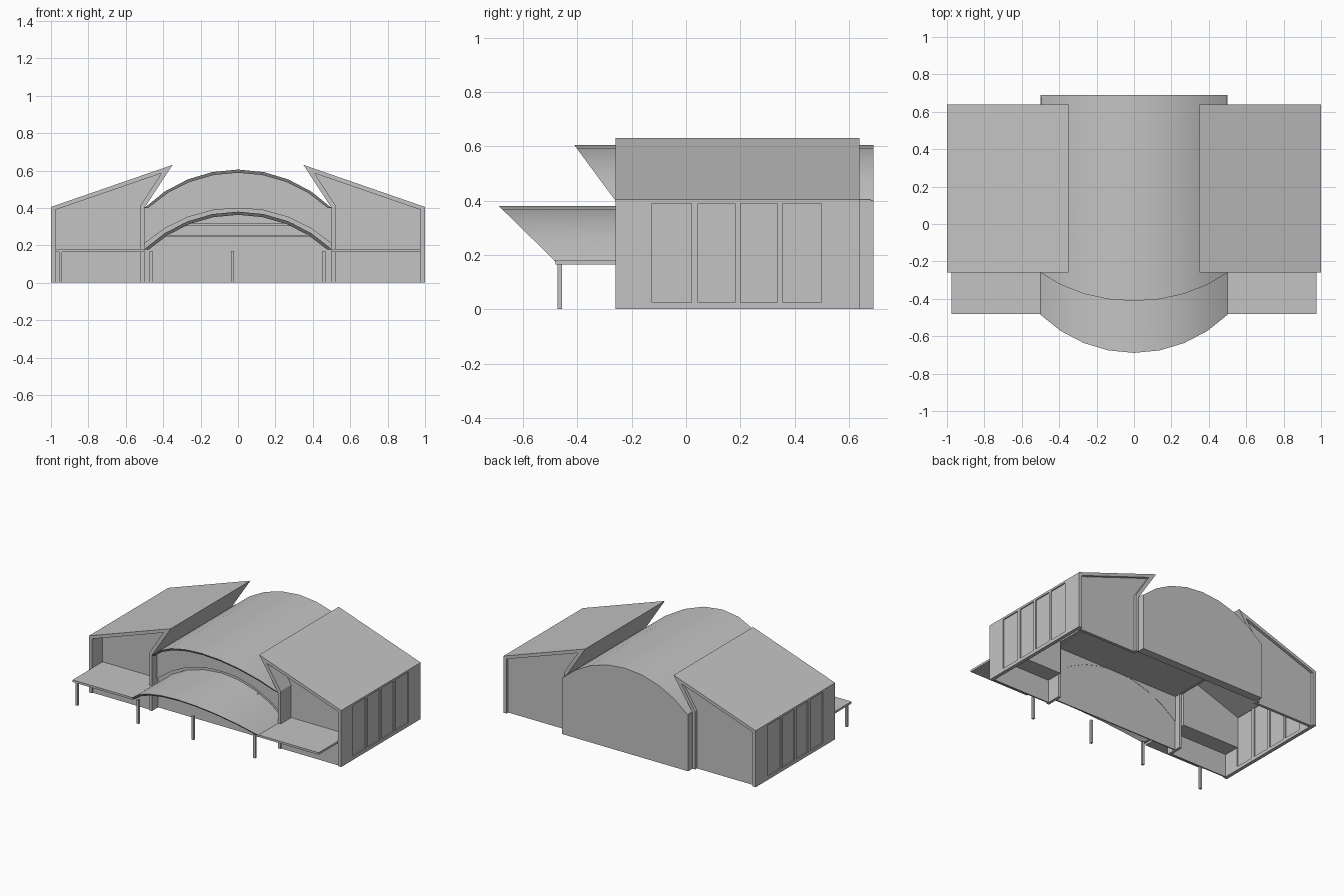
import bpy, bmesh, math

cube = bpy.data.objects.get("Cube")
if cube:
    bpy.data.objects.remove(cube, do_unlink=True)

grey = bpy.data.materials.new("concrete_grey")
grey.use_nodes = True
COLOUR = (0.55, 0.55, 0.55, 1)
grey.diffuse_color = COLOUR
grey.node_tree.nodes["Principled BSDF"].inputs["Base Color"].default_value = COLOUR


def prism(name, profile, y0, y1, lean=0, lean_z=0, smooth=False):
    """Extrude an xz profile along y; the front end may lean forward with height."""
    bm = bmesh.new()
    front = [bm.verts.new((x, y0 - lean * (z - lean_z), z)) for x, z in profile]
    back = [bm.verts.new((x, y1, z)) for x, z in profile]
    bm.faces.new(front)
    bm.faces.new(back[::-1])
    n = len(profile)
    for i in range(n):
        j = (i + 1) % n
        bm.faces.new((front[i], back[i], back[j], front[j]))
    bmesh.ops.recalc_face_normals(bm, faces=bm.faces)
    mesh = bpy.data.meshes.new(name)
    bm.to_mesh(mesh)
    bm.free()
    mesh.materials.append(grey)
    obj = bpy.data.objects.new(name, mesh)
    bpy.context.collection.objects.link(obj)
    if smooth:
        bpy.ops.object.select_all(action='DESELECT')
        obj.select_set(True)
        bpy.context.view_layer.objects.active = obj
        bpy.ops.object.shade_smooth_by_angle(angle=math.radians(30))
    return obj


def box(name, x0, x1, y0, y1, z0, z1):
    return prism(name, [(x0, z0), (x1, z0), (x1, z1), (x0, z1)], y0, y1)


def arc(half, z_end, rise, segments=8):
    """Points of a shallow arch from -half to +half."""
    r = (half * half + rise * rise) / (2 * rise)
    a = math.asin(half / r)
    angles = [a * (2 * i / segments - 1) for i in range(segments + 1)]
    return [(r * math.sin(t), z_end + rise - r + r * math.cos(t)) for t in angles]


# Central hall: vault, ceiling, gable and back wall
roof_top = arc(0.5, 0.4, 0.205)
roof_under = arc(0.48, 0.4, 0.188)
prism("hall_vault", roof_top + roof_under[::-1], -0.26, 0.69, 0.74, 0.4, True)
box("hall_ceiling", -0.5, 0.5, -0.2, 0.68, 0.395, 0.405)
entry_arch = arc(0.5, 0.21, 0.19)
prism("hall_gable", [(-0.5, 0.4)] + roof_under + [(0.5, 0.4)] + entry_arch[::-1], -0.2, -0.18)
prism("hall_back_wall", [(-0.5, 0)] + roof_top + [(0.5, 0)], 0.63, 0.69)

# Glazed entrance under the lower arch
prism("entrance_glazing", [(-0.5, 0)] + entry_arch + [(0.5, 0)], -0.19, -0.182)
for z, half in ((0.25, 0.39), (0.31, 0.3)):
    box("entrance_bar", -half, half, -0.205, -0.185, z - 0.006, z + 0.006)

# Entrance canopy and its posts
canopy_top = arc(0.5, 0.18, 0.2)
canopy_under = arc(0.48, 0.175, 0.188)
prism("entrance_canopy", canopy_top + canopy_under[::-1], -0.48, -0.19, 1.02, 0.175, True)
for x in (-0.95, -0.465, -0.03, 0.46):
    box("canopy_post", x - 0.008, x + 0.008, -0.473, -0.457, 0, 0.17)

# Side wings, built for +x and mirrored to -x
WINDOWS = [(-0.125, 0.02), (0.045, 0.18), (0.2, 0.335), (0.355, 0.5)]
for side, s in (("left", 1), ("right", -1)):
    def panel(name, profile, y0, y1):
        prism(side + "_" + name, [(x * s, z) for x, z in profile], y0, y1)

    def block(name, x0, x1, y0, y1, z0, z1):
        box(side + "_" + name, x0 * s, x1 * s, y0, y1, z0, z1)

    panel("wing_roof", [(1, 0.39), (1, 0.405), (0.35, 0.63), (0.5, 0.4), (0.52, 0.4),
                        (0.52, 0.415), (0.41, 0.585), (0.975, 0.39)], -0.26, 0.64)
    inner = [(0.975, 0.39), (0.41, 0.585), (0.52, 0.415)]
    panel("wing_front_wall", [(0.975, 0.165)] + inner + [(0.52, 0.165)], -0.14, -0.12)
    panel("wing_back_wall", [(0.975, 0)] + inner + [(0.52, 0)], 0.6, 0.62)
    block("wing_entry_wall", 0.52, 0.975, -0.25, -0.24, 0, 0.165)
    block("front_pier", 0.5, 0.52, -0.26, -0.14, 0, 0.4)
    block("back_pier", 0.5, 0.52, 0.6, 0.64, 0, 0.4)
    block("flat_canopy", 0.5, 0.975, -0.48, -0.14, 0.165, 0.18)

    # Outer wall with recessed windows
    block("wall_sill", 0.975, 1, -0.26, 0.64, 0, 0.025)
    edges = [-0.26] + [y for w in WINDOWS for y in w] + [0.64]
    for y0, y1 in zip(edges[::2], edges[1::2]):
        block("wall_pier", 0.975, 1, y0, y1, 0.025, 0.39)
    for y0, y1 in WINDOWS:
        block("window_pane", 0.983, 0.992, y0, y1, 0.025, 0.39)
